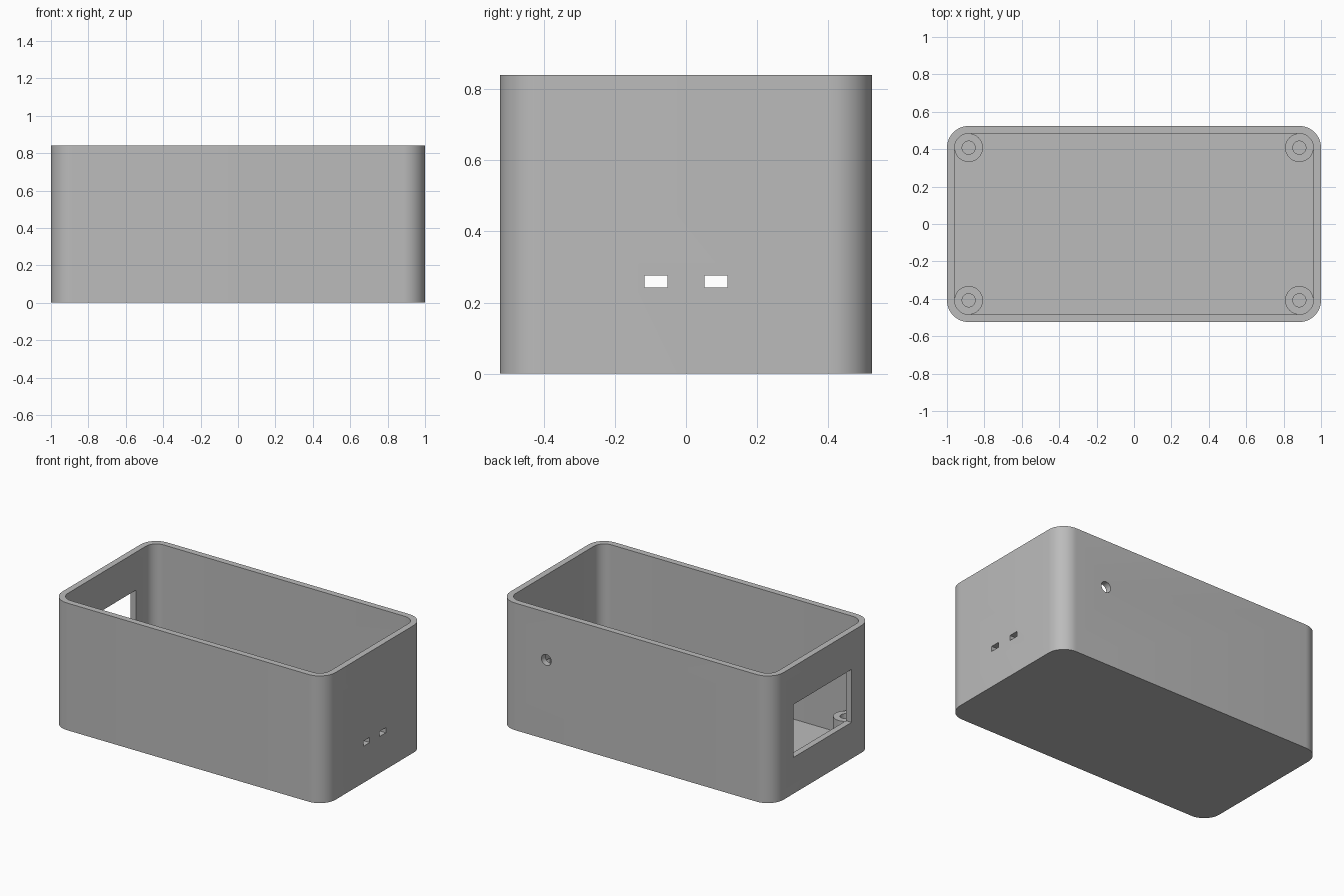
import bpy, bmesh, math
from mathutils import Matrix, Vector

cube = bpy.data.objects.get("Cube")
if cube:
    bpy.data.objects.remove(cube, do_unlink=True)

# Main dimensions
HALF_X, HALF_Y, HEIGHT = 1.0, 0.524, 0.841
WALL, FLOOR, RADIUS = 0.041, 0.045, 0.116
BOSS_TOP, BOSS_R, BOSS_HOLE_R = 0.21, RADIUS - WALL + 0.001, 0.035

grey = bpy.data.materials.new("plain grey")
grey.use_nodes = True
colour = (0.5, 0.5, 0.5, 1)
grey.diffuse_color = colour
shader = next(n for n in grey.node_tree.nodes if n.type == 'BSDF_PRINCIPLED')
shader.inputs["Base Color"].default_value = colour


def finish(name, bm):
    bmesh.ops.recalc_face_normals(bm, faces=bm.faces)
    mesh = bpy.data.meshes.new(name)
    bm.to_mesh(mesh)
    bm.free()
    mesh.materials.append(grey)
    obj = bpy.data.objects.new(name, mesh)
    bpy.context.collection.objects.link(obj)
    return obj


def rounded_block(name, hx, hy, r, z0, z1, steps=12):
    """Upright block with rounded vertical corners."""
    bm = bmesh.new()
    ring = []
    for k, (sx, sy) in enumerate([(1, 1), (-1, 1), (-1, -1), (1, -1)]):
        for i in range(steps + 1):
            a = math.pi / 2 * (k + i / steps)
            ring.append(bm.verts.new((sx * (hx - r) + r * math.cos(a),
                                      sy * (hy - r) + r * math.sin(a), z0)))
    base = bm.faces.new(ring)
    top = bmesh.ops.extrude_face_region(bm, geom=[base], use_keep_orig=True)
    bmesh.ops.translate(bm, vec=(0, 0, z1 - z0),
                        verts=[v for v in top["geom"] if isinstance(v, bmesh.types.BMVert)])
    return finish(name, bm)


def box(name, centre, size):
    bm = bmesh.new()
    bmesh.ops.create_cube(bm, size=1, matrix=Matrix.LocRotScale(Vector(centre), None, Vector(size)))
    return finish(name, bm)


def rod_along_y(name, centre, r, length):
    bm = bmesh.new()
    bmesh.ops.create_cone(bm, cap_ends=True, segments=32, radius1=r, radius2=r, depth=length,
                          matrix=Matrix.Translation(centre) @ Matrix.Rotation(math.pi / 2, 4, 'X'))
    return finish(name, bm)


def smooth(obj):
    bpy.ops.object.select_all(action='DESELECT')
    obj.select_set(True)
    bpy.context.view_layer.objects.active = obj
    bpy.ops.object.shade_smooth_by_angle(angle=math.radians(30))


def cut(obj, cutter):
    cutter.hide_render = True
    mod = obj.modifiers.new("cut", 'BOOLEAN')
    mod.operation, mod.solver, mod.object = 'DIFFERENCE', 'EXACT', cutter
    bpy.context.view_layer.objects.active = obj
    bpy.ops.object.modifier_apply(modifier=mod.name)
    bpy.data.objects.remove(cutter, do_unlink=True)


# Open-topped case
case = rounded_block("case", HALF_X, HALF_Y, RADIUS, 0, HEIGHT)
cut(case, rounded_block("cavity", HALF_X - WALL, HALF_Y - WALL, RADIUS - WALL, FLOOR, HEIGHT + 0.1))

# Large window in one end, two small slots in the other
cut(case, box("window_cutter", (-HALF_X, 0, 0.415), (0.2, 0.605, 0.35)))
for side in (-1, 1):
    cut(case, box("slot_cutter", (HALF_X, side * 0.084, 0.259), (0.2, 0.065, 0.034)))

# Round hole in the back wall
cut(case, rod_along_y("hole_cutter", (0.655, HALF_Y, 0.526), 0.036, 0.2))
smooth(case)

# Hollow screw bosses concentric with the corners
for sx, x_name in ((1, "left"), (-1, "right")):
    for sy, y_name in ((1, "back"), (-1, "front")):
        bm = bmesh.new()
        profile = [(BOSS_R, FLOOR), (BOSS_R, BOSS_TOP), (BOSS_HOLE_R, BOSS_TOP), (BOSS_HOLE_R, FLOOR)]
        verts = [bm.verts.new((r, 0, z)) for r, z in profile]
        edges = [bm.edges.new(pair) for pair in zip(verts, verts[1:] + verts[:1])]
        bmesh.ops.spin(bm, geom=verts + edges, axis=(0, 0, 1), cent=(0, 0, 0),
                       angle=math.tau, steps=48, use_merge=True)
        bmesh.ops.remove_doubles(bm, verts=bm.verts, dist=0.0001)
        bmesh.ops.translate(bm, verts=bm.verts,
                            vec=(sx * (HALF_X - RADIUS), sy * (HALF_Y - RADIUS), 0))
        smooth(finish(f"{y_name}_{x_name}_screw_boss", bm))
